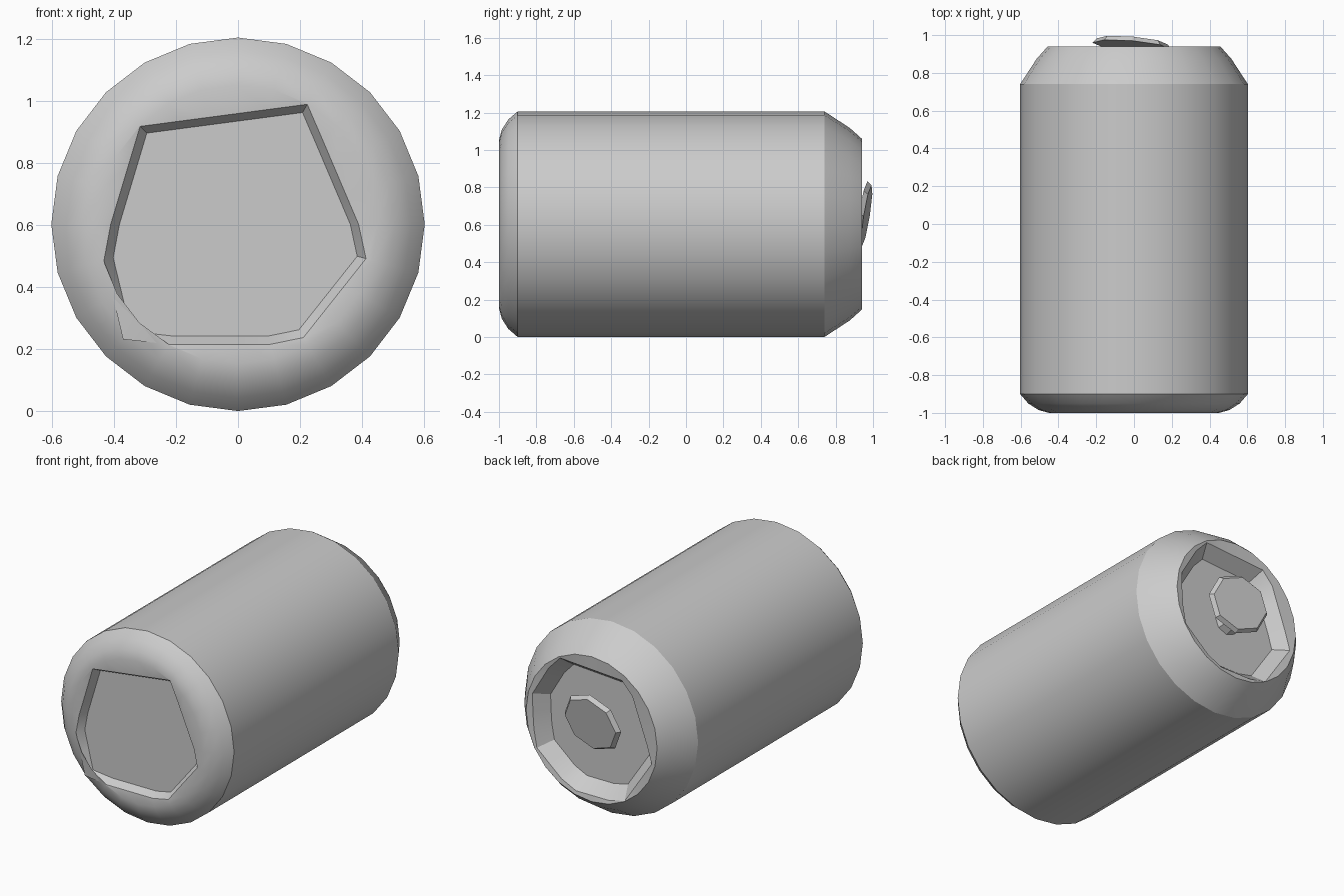
import bpy, bmesh
from math import sin, cos, pi, radians, atan2
from mathutils import Vector, Matrix

cube = bpy.data.objects.get("Cube")
if cube:
    bpy.data.objects.remove(cube, do_unlink=True)

SIDES = 24
CENTRE_Z = 0.603

metal = bpy.data.materials.new("grey_metal")
metal.use_nodes = True
metal.diffuse_color = (0.6, 0.6, 0.6, 1)
metal.node_tree.nodes["Principled BSDF"].inputs["Base Color"].default_value = (0.6, 0.6, 0.6, 1)


def finish(name, bm, smooth_angle):
    """Turn a bmesh into a shaded object."""
    bmesh.ops.recalc_face_normals(bm, faces=bm.faces)
    mesh = bpy.data.meshes.new(name)
    bm.to_mesh(mesh)
    bm.free()
    mesh.materials.append(metal)
    obj = bpy.data.objects.new(name, mesh)
    bpy.context.collection.objects.link(obj)
    bpy.ops.object.select_all(action="DESELECT")
    obj.select_set(True)
    bpy.context.view_layer.objects.active = obj
    bpy.ops.object.shade_smooth_by_angle(angle=radians(smooth_angle))
    return obj


def circle(y, r):
    return [Vector((r * sin(2 * pi * i / SIDES), y, CENTRE_Z + r * cos(2 * pi * i / SIDES)))
            for i in range(SIDES)]


def outline(y, corners, scale=1.0):
    """Ring of points where spokes from the axis meet a polygon."""
    points = []
    for p in circle(0, 1):
        d = Vector((p.x, p.z - CENTRE_Z))
        for a, b in zip(corners, corners[1:] + corners[:1]):
            a, b = Vector(a), Vector(b)
            e = b - a
            det = d.x * e.y - d.y * e.x
            if abs(det) < 1e-9:
                continue
            r = (a.x * e.y - a.y * e.x) / det
            t = (a.x * d.y - a.y * d.x) / det
            if r > 0 and -1e-6 <= t <= 1 + 1e-6:
                points.append(Vector((d.x * r * scale, y, CENTRE_Z + d.y * r * scale)))
                break
    return points


def loft(name, rings, smooth_angle=25, cap_end=True):
    """Skin consecutive rings, closing the last one with a flat floor."""
    bm = bmesh.new()
    loops = [[bm.verts.new(p) for p in ring] for ring in rings]
    for low, high in zip(loops, loops[1:]):
        n = len(low)
        for i in range(n):
            j = (i + 1) % n
            bm.faces.new((low[i], low[j], high[j], high[i]))
    if cap_end:
        bm.faces.new(loops[-1])
    return finish(name, bm, smooth_angle)


# Straight side wall
loft("can_body", [circle(-0.9, 0.603), circle(0.64, 0.603), circle(0.74, 0.603)], cap_end=False)

# Rounded base with a shallow six-sided pocket
base_pocket = [(-0.31, 0.31), (0.22, 0.38), (0.42, -0.09), (0.19, -0.38), (-0.36, -0.38), (-0.43, -0.09)]
loft("base_end", [
    circle(-0.9, 0.603), circle(-0.95, 0.56), circle(-0.985, 0.505), circle(-1.0, 0.45),
    outline(-0.995, base_pocket, 1.02), outline(-0.95, base_pocket, 0.95),
], 40)

# Tapered shoulder, rim and recessed lid
lid_pocket = [(-0.24, 0.34), (0.24, 0.37), (0.4, 0.1), (0.38, -0.2), (0.15, -0.4), (-0.2, -0.4), (-0.4, -0.1)]
loft("shoulder_and_lid", [
    circle(0.74, 0.603), circle(0.875, 0.515), circle(0.94, 0.457),
    outline(0.935, lid_pocket, 1.05), outline(0.85, lid_pocket, 0.88),
], 25)

# Tilted pull tab: an eight-sided plate
bm = bmesh.new()
bmesh.ops.create_cone(bm, cap_ends=True, segments=8, radius1=0.2, radius2=0.18, depth=0.025)
bmesh.ops.scale(bm, vec=(1.05, 0.92, 1), verts=bm.verts)
place = (Matrix.Translation((-0.01, 0.954, 0.65)) @ Matrix.Rotation(radians(-5), 4, "Z")
         @ Matrix.Rotation(radians(-9), 4, "X") @ Matrix.Rotation(radians(-90), 4, "X"))
bm.transform(place)
finish("pull_tab", bm, 20)

# Rivet joining the tab to the lid
bm = bmesh.new()
bmesh.ops.create_cone(bm, cap_ends=True, segments=8, radius1=0.09, radius2=0.06, depth=0.1)
bm.transform(Matrix.Translation((0, 0.89, 0.57)) @ Matrix.Rotation(radians(-90), 4, "X"))
finish("tab_rivet", bm, 20)
